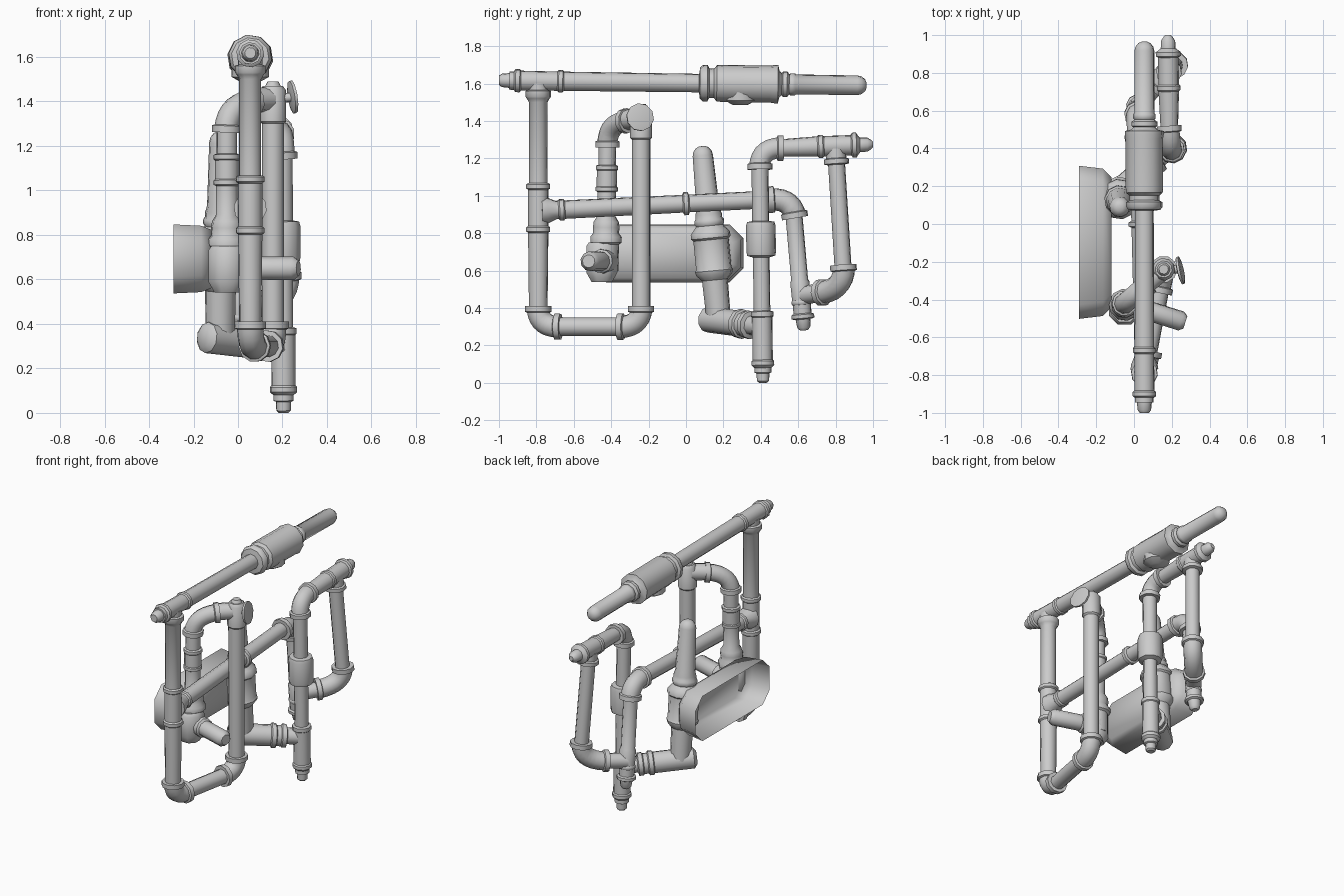
import bpy, bmesh, math
from mathutils import Vector


def finish(name, bm, angle=40):
    bmesh.ops.remove_doubles(bm, verts=bm.verts, dist=0.0001)
    bmesh.ops.recalc_face_normals(bm, faces=bm.faces)
    me = bpy.data.meshes.new(name)
    bm.to_mesh(me)
    bm.free()
    ob = bpy.data.objects.new(name, me)
    bpy.context.collection.objects.link(ob)
    bpy.ops.object.select_all(action='DESELECT')
    ob.select_set(True)
    bpy.context.view_layer.objects.active = ob
    bpy.ops.object.shade_smooth_by_angle(angle=math.radians(angle))
    return ob


def sweep(name, stations, sides=10):
    """Loft circles through (point, tangent, radius) stations, capped."""
    bm = bmesh.new()
    t0 = stations[0][1].normalized()
    side = t0.orthogonal().normalized()
    rings = []
    for p, t, r in stations:
        t = t.normalized()
        side = (t0.rotation_difference(t) @ side).normalized()
        t0 = t
        up = t.cross(side)
        rings.append([bm.verts.new(p + r * (math.cos(a) * side + math.sin(a) * up))
                      for a in (2 * math.pi * (i + 0.5) / sides for i in range(sides))])
    for a, b in zip(rings, rings[1:]):
        for i in range(sides):
            j = (i + 1) % sides
            bm.faces.new((a[i], a[j], b[j], b[i]))
    bm.faces.new(rings[0][::-1])
    bm.faces.new(rings[-1])
    return finish(name, bm)


def rod(name, a, b, prof, ax, sides=10):
    """Straight part from a to b; profile is (coordinate on axis ax, radius)."""
    a, b = Vector(a), Vector(b)
    d = b - a
    return sweep(name, [(a + d * ((v - a[ax]) / d[ax]), d, r) for v, r in prof], sides)


def collar(v, r, base, w=0.018):
    return [(v - w, base), (v - w * .6, r), (v + w * .6, r), (v + w, base)]


def dome(v, r, s=1):
    """Rounded end finishing at v; s is the direction of travel."""
    return [(v - s * r * k, r * q) for k, q in ((.9, 1), (.5, .9), (.15, .62), (0, .3))]


def elbow(name, a, c, b, r):
    """Bent fitting with a collar at each end."""
    a, c, b = Vector(a), Vector(c), Vector(b)
    ha, hb = a.lerp(c, .6), b.lerp(c, .6)
    R = r + 0.012
    da, db = (c - a).normalized(), (b - c).normalized()
    st = [(a - da * .02, da, R), (a + da * .01, da, R), (a + da * .015, da, r)]
    for i in range(1, 7):
        t = i / 7
        u = 1 - t
        p = u**3 * a + 3 * u * u * t * ha + 3 * u * t * t * hb + t**3 * b
        d = u * u * (ha - a) + 2 * u * t * (hb - ha) + t * t * (b - hb)
        st.append((p, d, r))
    st += [(b - db * .015, db, r), (b - db * .01, db, R), (b + db * .02, db, R)]
    return sweep(name, st)


X = 0.055
# long top pipe with end cap, silencer body and rounded tail
rod("top_pipe", (X, -1, 1.617), (X, .97, 1.59),
    [(-1, .025), (-.985, .036), (-.945, .04), (-.945, .05), (-.92, .05)]
    + collar(-.9, .063, .054) + collar(-.67, .06, .052)
    + [(.07, .05), (.075, .085), (.09, .098), (.115, .098), (.125, .08), (.15, .08), (.165, .098),
       (.19, .1), (.45, .1), (.475, .104), (.492, .104), (.5, .07)]
    + collar(.53, .07, .06) + collar(.57, .06, .054) + dome(.965, .053), 1)
rod("silencer_boss", (X, .29, 1.6), (X, .29, 1.48), [(1.6, .085), (1.51, .085), (1.485, .04)], 2)

# front vertical pipe with its tees
rod("front_riser", (X, -.79, .36), (X, -.79, 1.6),
    [(.36, .05)] + collar(.82, .065, .055) + collar(1.05, .065, .055)
    + [(1.06, .05), (1.5, .05), (1.52, .062), (1.53, .07), (1.56, .07), (1.565, .055), (1.6, .055)], 2)
elbow("front_low_elbow", (X, -.79, .39), (X, -.79, .3), (.075, -.69, .3), .06)
rod("bottom_pipe", (.07, -.7, .3), (.14, -.33, .3), [(-.7, .05), (-.33, .05)], 1)
elbow("rear_low_elbow", (.135, -.345, .3), (.157, -.24, .3), (.157, -.24, .39), .06)
rod("valve_riser", (.157, -.24, .36), (.157, -.24, 1.49),
    [(.36, .05), (1.3, .05), (1.31, .06), (1.45, .06), (1.47, .045), (1.47, .035), (1.49, .025)], 2)

# hand wheel and stem
rod("wheel_stem", (.157, -.24, 1.41), (.25, -.24, 1.42), [(.157, .025), (.25, .02)], 0)
rod("hand_wheel", (.235, -.248, 1.418), (.262, -.242, 1.422),
    [(.235, .055), (.24, .075), (.252, .075), (.256, .055)], 0)

# bent pipe dropping to the hexagonal valve
rod("over_pipe", (.157, -.24, 1.41), (.05, -.33, 1.405), [(.157, .055), (.05, .055)], 0)
elbow("over_elbow", (.06, -.325, 1.4), (-.045, -.42, 1.39), (-.05, -.42, 1.28), .055)
rod("drop_pipe", (-.05, -.42, 1.3), (-.05, -.43, .6),
    [(1.3, .047), (1.165, .047), (1.16, .06), (1.14, .06), (1.135, .055), (1.05, .055), (1.045, .06),
     (1.025, .06), (1.02, .05), (.89, .05), (.86, .068), (.83, .072), (.8, .07), (.78, .085),
     (.75, .085), (.74, .07), (.6, .07)], 2)
rod("valve_body", (-.05, -.45, .74), (-.05, -.45, .53),
    [(.75, .075), (.73, .09), (.59, .09), (.54, .06)], 2, 8)
rod("valve_spout", (-.05, -.42, .65), (.27, -.52, .65),
    [(-.05, .065), (.06, .065), (.07, .053), (.25, .053), (.272, .035)], 0)

# middle branch pipe and its down leg
rod("branch_pipe", (X, -.77, .92), (.02, .5, .983),
    [(-.77, .075), (-.74, .07), (-.695, .05)] + collar(-.665, .058, .05)
    + collar(0, .063, .048) + [(.47, .048)], 1)
elbow("branch_elbow", (.022, .46, .98), (.02, .565, .987), (.02, .58, .9), .06)
rod("down_leg", (.02, .575, .92), (.02, .632, .27),
    [(.92, .046), (.55, .046), (.54, .052)] + collar(.43, .054, .05, .012)
    + collar(.355, .062, .048, .016) + [(.335, .04), (.295, .035), (.28, .02)], 2)

# thick rounded post with grip
rod("post", (-.075, .085, 1.265), (-.08, .175, .34),
    dome(1.265, .055, 1)[::-1] + [(.93, .063), (.9, .072), (.88, .072), (.87, .08), (.85, .08), (.84, .074),
    (.82, .09), (.8, .107), (.775, .107), (.765, .096), (.61, .096), (.6, .103), (.58, .098), (.55, .07), (.34, .066)], 2)
rod("post_foot", (-.155, .105, .34), (.2, .41, .3),
    [(-.155, .045), (-.14, .07), (.05, .07), (.055, .08), (.075, .08), (.08, .068),
     (.1, .068), (.105, .076), (.125, .076), (.13, .053), (.2, .053)], 0)

# rear standing pipe with coupler and pointed foot
rod("rear_standpipe", (.205, .412, 0), (.2, .395, 1.18),
    [(0, .022), (.01, .033), (.05, .035), (.055, .046), (.08, .046)] + collar(.105, .062, .055)
    + [(.35, .055), (.355, .061), (.38, .061), (.385, .045), (.67, .045), (.68, .076), (.7, .08),
       (.84, .08), (.86, .074), (.865, .046), (1.18, .046)], 2)
elbow("rear_top_elbow", (.2, .395, 1.16), (.195, .393, 1.255), (.187, .5, 1.255), .056)
rod("rear_top_pipe", (.187, .49, 1.255), (.18, 1, 1.275),
    [(.49, .046)] + collar(.72, .062, .055) + collar(.9, .067, .055)
    + [(.93, .04), (.97, .038), (.99, .025), (1, .015)], 1)
rod("rear_drop_pipe", (.182, .8, 1.25), (.215, .842, .58),
    [(1.25, .055), (1.2, .055)] + [(1.195, .068), (1.17, .068), (1.165, .046), (.58, .046)], 2)
elbow("rear_low_bend", (.215, .842, .61), (.22, .85, .5), (.11, .73, .483), .06)
rod("rear_link", (.12, .74, .484), (.02, .622, .468), [(.12, .05), (.02, .05)], 0)

# open elongated octagonal bowl, opening to the left
bm = bmesh.new()
loops = []
for x, s in ((-.12, .06), (-.165, .015), (-.29, 0)):
    hy, hz, c = .405 - s, .155 - s * .4, .075
    pts = [(hy - c, hz), (hy, hz - c), (hy, c - hz), (hy - c, -hz)]
    pts += [(-y, -z) for y, z in pts]
    loops.append([bm.verts.new((x, y - .097, z + .692)) for y, z in pts])
for a, b in zip(loops, loops[1:]):
    for i in range(8):
        j = (i + 1) % 8
        bm.faces.new((a[i], a[j], b[j], b[i]))
bm.faces.new(loops[0])
finish("side_bowl", bm, 50)
